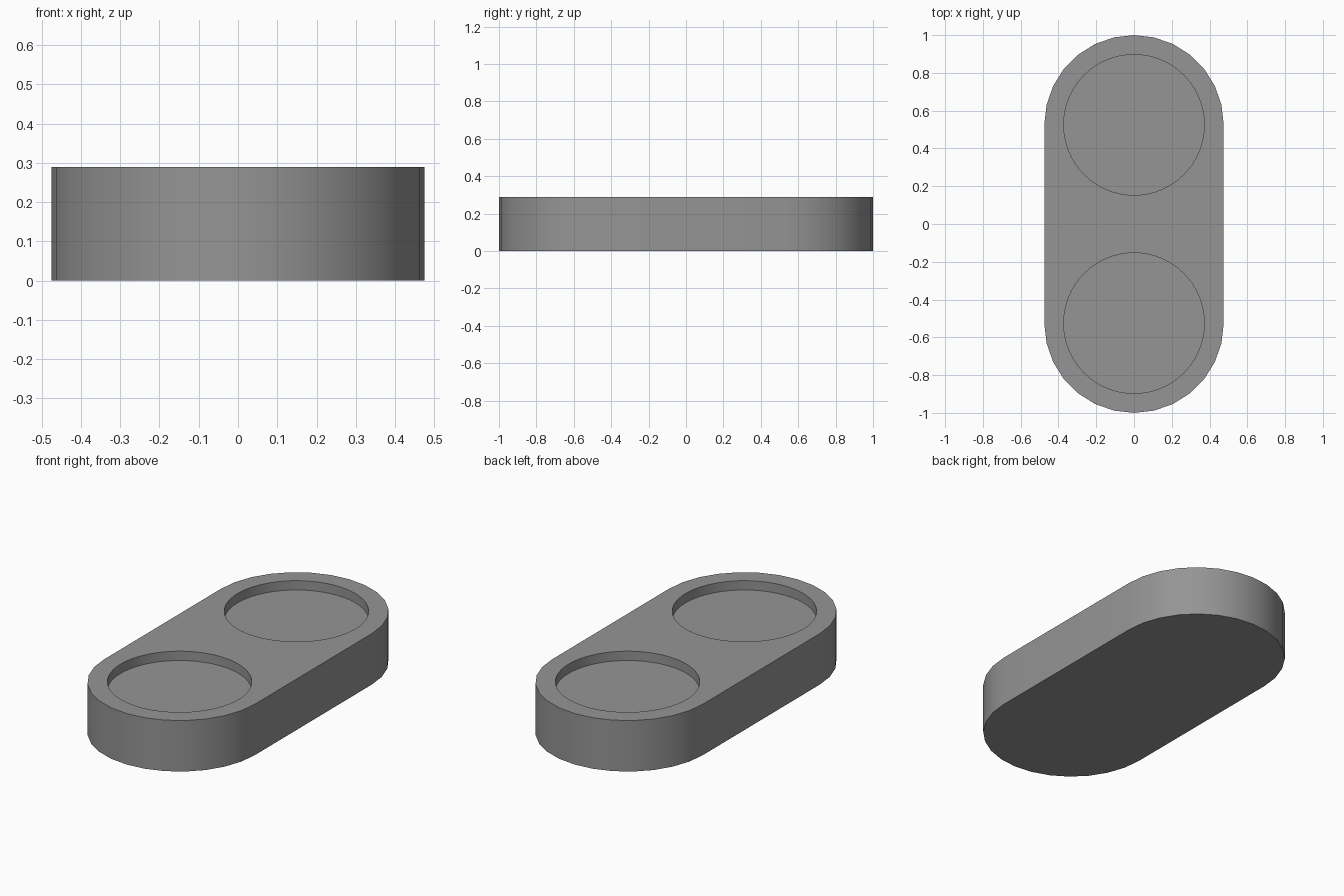
import bpy
import bmesh
from math import cos, sin, pi, radians

cube = bpy.data.objects.get("Cube")
if cube:
    bpy.data.objects.remove(cube, do_unlink=True)

HEIGHT = 0.29
RADIUS = 0.475
OFFSET = 0.525          # distance of each round end from the middle
RECESS_RADIUS = 0.372
RECESS_DEPTH = 0.053
END_STEPS = 14

grey = bpy.data.materials.new("grey")
grey.use_nodes = True
colour = (0.3, 0.3, 0.3, 1)
grey.diffuse_color = colour
grey.node_tree.nodes["Principled BSDF"].inputs["Base Color"].default_value = colour


def prism(name, outline, bottom, top):
    """Extrude a flat outline from bottom to top."""
    bm = bmesh.new()
    face = bm.faces.new([bm.verts.new((x, y, bottom)) for x, y in outline])
    result = bmesh.ops.extrude_face_region(bm, geom=[face], use_keep_orig=True)
    for v in result["geom"]:
        if isinstance(v, bmesh.types.BMVert):
            v.co.z = top
    bmesh.ops.recalc_face_normals(bm, faces=bm.faces)
    mesh = bpy.data.meshes.new(name)
    bm.to_mesh(mesh)
    bm.free()
    mesh.materials.append(grey)
    obj = bpy.data.objects.new(name, mesh)
    bpy.context.collection.objects.link(obj)
    return obj


def arc(centre_y, radius, start, sweep, steps, count):
    return [(radius * cos(start + sweep * i / steps),
             centre_y + radius * sin(start + sweep * i / steps)) for i in range(count)]


# Stadium-shaped tray body
outline = (arc(OFFSET, RADIUS, 0, pi, END_STEPS, END_STEPS + 1)
           + arc(-OFFSET, RADIUS, pi, pi, END_STEPS, END_STEPS + 1))
tray = prism("tray_body", outline, 0, HEIGHT)

# Two round recesses cut into the top
cutters = []
for side in (-1, 1):
    circle = arc(side * OFFSET, RECESS_RADIUS, 0, 2 * pi, 64, 64)
    cutter = prism("recess_cutter", circle, HEIGHT - RECESS_DEPTH, HEIGHT + 0.1)
    cutter.hide_render = True
    cutters.append(cutter)
    cut = tray.modifiers.new("recess", "BOOLEAN")
    cut.operation = "DIFFERENCE"
    cut.solver = "EXACT"
    cut.object = cutter

bpy.ops.object.select_all(action="DESELECT")
tray.select_set(True)
bpy.context.view_layer.objects.active = tray
for name in [m.name for m in tray.modifiers]:
    bpy.ops.object.modifier_apply(modifier=name)
for cutter in cutters:
    bpy.data.objects.remove(cutter, do_unlink=True)

# Smooth round walls with crisp rims
bpy.ops.object.shade_smooth_by_angle(angle=radians(30))
